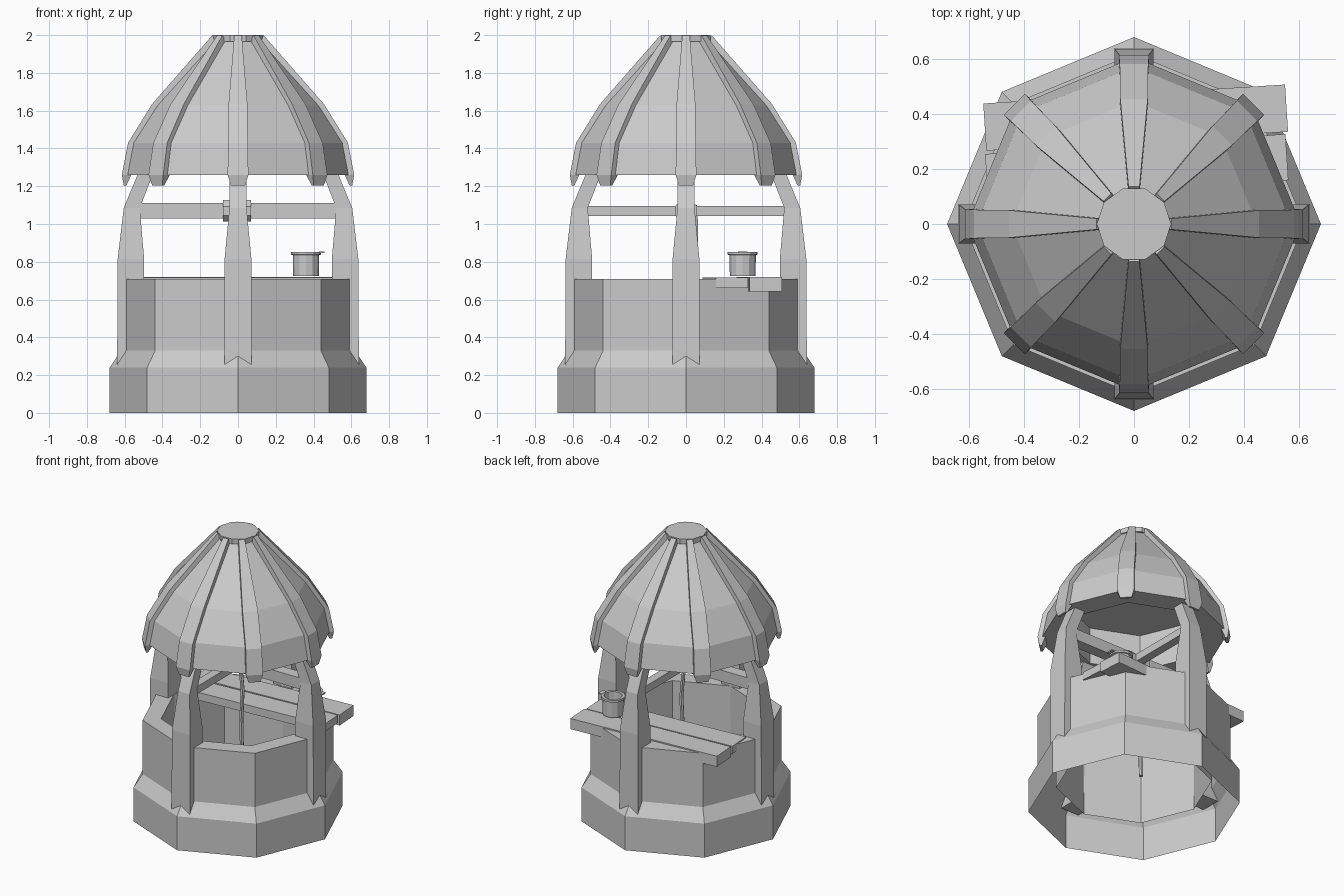
import bpy, bmesh, math
from mathutils import Matrix, Vector

if "Cube" in bpy.data.objects:
    bpy.data.objects.remove(bpy.data.objects["Cube"])

grey = bpy.data.materials.new("weathered grey")
grey.diffuse_color = (0.6, 0.6, 0.6, 1)
grey.use_nodes = True
grey.node_tree.nodes["Principled BSDF"].inputs["Base Color"].default_value = grey.diffuse_color


def finish(name, bm):
    bmesh.ops.recalc_face_normals(bm, faces=bm.faces)
    me = bpy.data.meshes.new(name)
    bm.to_mesh(me)
    bm.free()
    me.materials.append(grey)
    ob = bpy.data.objects.new(name, me)
    bpy.context.collection.objects.link(ob)
    return ob


def revolve(name, profile, sides, centre=(0, 0)):
    """Turn (radius, z) points round a vertical axis; radius 0 makes a flat cap."""
    bm = bmesh.new()
    rings = []
    for r, z in profile:
        n = sides if r > 0 else 1
        rings.append([bm.verts.new((centre[0] + r * math.cos(2 * math.pi * i / sides),
                                    centre[1] + r * math.sin(2 * math.pi * i / sides), z))
                      for i in range(n)])
    for a, b in zip(rings, rings[1:]):
        if len(a) == 1 or len(b) == 1:
            bm.faces.new(a if len(b) == 1 else b)
            continue
        for i in range(sides):
            j = (i + 1) % sides
            bm.faces.new((a[i], a[j], b[j], b[i]))
    bmesh.ops.delete(bm, geom=[v for v in bm.verts if not v.link_faces], context='VERTS')
    return finish(name, bm)


def loft(name, sections, angle=0):
    """Join four-cornered sections (outer r,z / inner r,z / half width) and turn about z."""
    bm = bmesh.new()
    loops = [[bm.verts.new(p) for p in ((ro, -w, zo), (ro, w, zo), (ri, w, zi), (ri, -w, zi))]
             for (ro, zo), (ri, zi), w in sections]
    for a, b in zip(loops, loops[1:]):
        for i in range(4):
            j = (i + 1) % 4
            bm.faces.new((a[i], a[j], b[j], b[i]))
    bm.faces.new(loops[0])
    bm.faces.new(loops[-1])
    bm.transform(Matrix.Rotation(angle, 4, 'Z'))
    return finish(name, bm)


def box(name, centre, size, turn=0):
    bm = bmesh.new()
    bmesh.ops.create_cube(bm, size=1)
    bm.transform(Matrix.Translation(centre) @ Matrix.Rotation(turn, 4, 'Z')
                 @ Matrix.Diagonal((*size, 1)))
    return finish(name, bm)


# Octagonal stone wall with stepped foot, hollow and open below
revolve("stone_wall", [(.68, 0), (.68, .24), (.62, .33), (.62, .71), (.50, .71), (.50, .17)], 8)

# Four posts leaning in to meet the eaves
post = [((.64, .25), (.50, .25), .071), ((.637, .815), (.497, .815), .071),
        ((.605, 1.085), (.52, 1.085), .045), ((.53, 1.265), (.45, 1.265), .045)]
for k in range(4):
    loft(f"post_{k + 1}", post, k * math.pi / 2)

# Thick roof with a flat eave underside and recessed ceiling, top cap and eight ribs
revolve("roof", [(.12, 1.975), (.448, 1.625), (.573, 1.43), (.607, 1.26),
                 (.44, 1.26), (.44, 1.52), (0, 1.52)], 8)
revolve("roof_cap", [(0, 1.96), (.135, 1.965), (.135, 2.0), (0, 2.0)], 10)
rib = [((.137, 1.998), (.10, 1.965), .02), ((.455, 1.635), (.41, 1.60), .05),
       ((.582, 1.43), (.53, 1.42), .052), ((.615, 1.26), (.565, 1.26), .055),
       ((.605, 1.205), (.59, 1.205), .038)]
for k in range(8):
    loft(f"roof_rib_{k + 1}", rib, k * math.pi / 4)

# Crossed beams between the posts
box("cross_beam_x", (0, 0, 1.07), (1.08, .08, .08))
box("cross_beam_y", (0, 0, 1.07), (.06, 1.08, .053))

# Rope coils round the beam
for k, (x, r) in enumerate([(-.063, .062), (.05, .062)]):
    bm = bmesh.new()
    bmesh.ops.create_cone(bm, cap_ends=True, segments=8, radius1=r, radius2=r, depth=.035)
    bm.transform(Matrix.Translation((x, 0, 1.07)) @ Matrix.Rotation(math.pi / 2, 4, 'Y')
                 @ Matrix.Rotation(math.pi / 8, 4, 'Z'))
    finish(f"rope_coil_{k + 1}", bm)

# Hanging rope with a slight wave
bm = bmesh.new()
path = [(-.02, .045, 1.10), (-.015, .052, 1.0), (.0, .052, .85), (-.012, .055, .65),
        (-.008, .055, .42), (-.012, .055, .21)]
rings = [[bm.verts.new((x + .014 * math.cos(a * math.pi / 3), y + .014 * math.sin(a * math.pi / 3), z))
          for a in range(6)] for x, y, z in path]
for a, b in zip(rings, rings[1:]):
    for i in range(6):
        bm.faces.new((a[i], a[(i + 1) % 6], b[(i + 1) % 6], b[i]))
bm.faces.new(rings[0])
bm.faces.new(rings[-1])
finish("hanging_rope", bm)

# Two planks laid across the back of the wall
box("back_plank", (.006, .387, .681), (1.10, .172, .075), math.radians(3.6))
box("front_plank", (.01, .207, .69), (1.095, .168, .055), math.radians(3.8))

# Small bucket with a rim and side grip
revolve("bucket", [(0, .726), (.068, .726), (.070, .835), (.079, .838), (.079, .853),
                   (.060, .853), (.057, .745), (0, .745)], 12, centre=(.36, .30))
box("bucket_grip", (.443, .30, .851), (.03, .05, .008))
